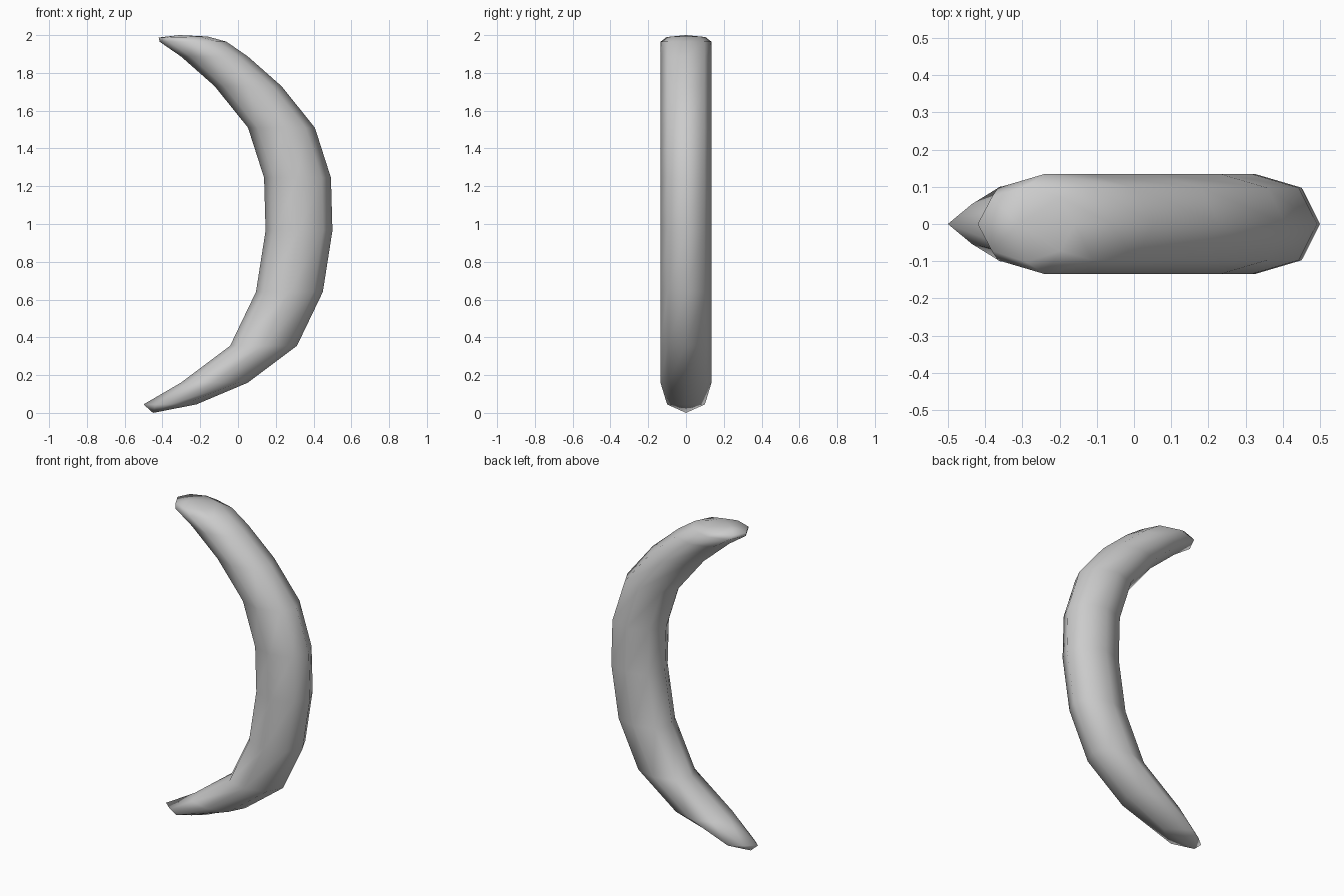
import bpy
import bmesh
import math

cube = bpy.data.objects.get("Cube")
if cube:
    bpy.data.objects.remove(cube, do_unlink=True)

SIDES = 8
HALF_X, HALF_Y = 0.177, 0.135

# Centre line of the curved body: (x, z) of each level slice, bottom to top
SPINE = [(-0.125, 0.16), (0.135, 0.355), (0.272, 0.64), (0.323, 0.965),
         (0.315, 1.245), (0.23, 1.51), (0.053, 1.73), (-0.125, 1.887),
         (-0.238, 1.965)]


def ring(bm, x, z, rx, ry, diagonal=1.0, tilt=0.0):
    """Add an eight-sided slice; diagonal pulls in its corner points."""
    verts = []
    for i in range(SIDES):
        a = math.tau * i / SIDES
        s = diagonal if i % 2 else 1.0
        dx = rx * s * math.cos(a)
        verts.append(bm.verts.new((x + dx, ry * s * math.sin(a), z + tilt * dx)))
    return verts


def fan(bm, verts, tip):
    for i in range(SIDES):
        bm.faces.new((verts[i], verts[(i + 1) % SIDES], tip))


bm = bmesh.new()

# Pointed lower end, equal slices along the curve, rounded upper end
rings = [ring(bm, -0.36, 0.045, 0.14, 0.1, diagonal=0.76)]
rings += [ring(bm, x, z, HALF_X, HALF_Y, diagonal=1.02) for x, z in SPINE]
rings.append(ring(bm, -0.29, 1.99, 0.13, 0.102, tilt=0.02))

for low, high in zip(rings, rings[1:]):
    for i in range(SIDES):
        j = (i + 1) % SIDES
        bm.faces.new((low[i], low[j], high[j], high[i]))

fan(bm, rings[0], bm.verts.new((-0.45, 0, 0)))
fan(bm, rings[-1], bm.verts.new((-0.31, 0, 2)))
bmesh.ops.recalc_face_normals(bm, faces=bm.faces)
for face in bm.faces:
    face.smooth = True

mesh = bpy.data.meshes.new("curved_body")
bm.to_mesh(mesh)
bm.free()
body = bpy.data.objects.new("curved_body", mesh)
bpy.context.collection.objects.link(body)

# Plain grey
grey = bpy.data.materials.new("light_grey")
grey.use_nodes = True
colour = (0.6, 0.6, 0.6, 1)
grey.diffuse_color = colour
grey.node_tree.nodes["Principled BSDF"].inputs["Base Color"].default_value = colour
mesh.materials.append(grey)
